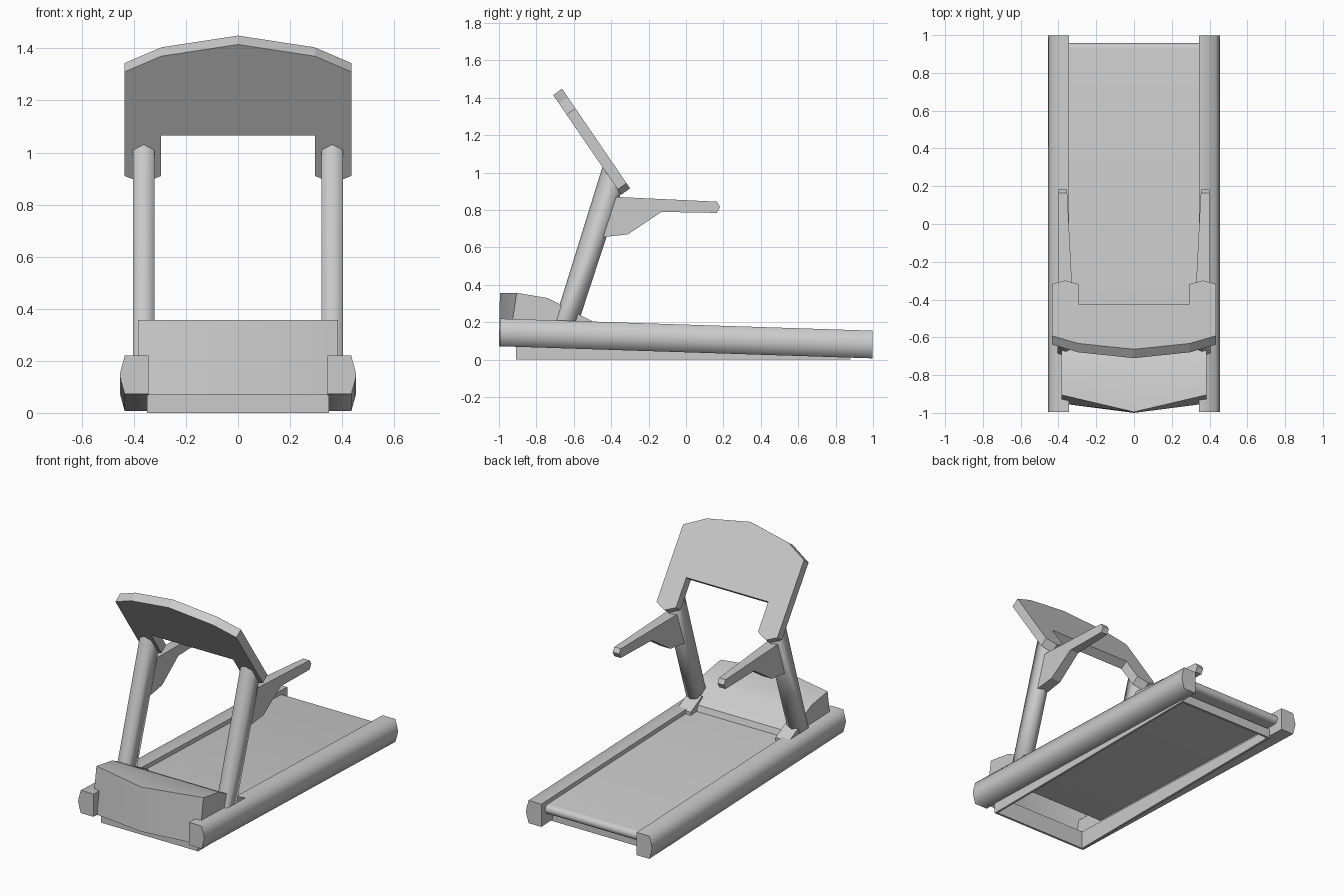
import bpy, bmesh, math

if "Cube" in bpy.data.objects:
    bpy.data.objects.remove(bpy.data.objects["Cube"])


def loft(name, sections, mirror=False, smooth=0, open_bottom=False):
    """Skin a list of equal-length 3D loops and cap both ends."""
    bm = bmesh.new()
    rings = [[bm.verts.new(p) for p in s] for s in sections]
    n = len(rings[0])
    for a, b in zip(rings, rings[1:]):
        for i in range(n):
            j = (i + 1) % n
            bm.faces.new((a[i], a[j], b[j], b[i]))
    bm.faces.new(rings[0])
    bm.faces.new(rings[-1])
    bmesh.ops.recalc_face_normals(bm, faces=bm.faces)
    if open_bottom:
        down = [f for f in bm.faces if f.normal.z < -0.7]
        bmesh.ops.delete(bm, geom=down, context='FACES')
    me = bpy.data.meshes.new(name)
    bm.to_mesh(me)
    bm.free()
    ob = bpy.data.objects.new(name, me)
    bpy.context.collection.objects.link(ob)
    if mirror:
        ob.modifiers.new("mirror", 'MIRROR').use_mirror_merge = False
    if smooth:
        bpy.ops.object.select_all(action='DESELECT')
        ob.select_set(True)
        bpy.context.view_layer.objects.active = ob
        bpy.ops.object.shade_smooth_by_angle(angle=math.radians(smooth))
    return ob


def side_prism(name, profile, x0, x1, **kw):
    """Extrude a (y, z) profile from x0 to x1."""
    return loft(name, [[(x, y, z) for y, z in profile] for x in (x0, x1)], **kw)


def rail_top(y):
    return 0.1875 - 0.0325 * y


# Sloping side rails with bulged outer faces
rail = [(0.343, 0), (0.435, 0), (0.450, -0.055), (0.454, -0.075),
        (0.450, -0.095), (0.435, -0.148), (0.343, -0.148)]
loft("side_rail", [[(x, y, rail_top(y) + dz) for x, dz in rail] for y in (-0.995, 0.997)],
     mirror=True, smooth=80)

# Running belt with rounded rear roller end
r, yr, drop = 0.03, 0.928, 0.027
belt = [(-0.73, rail_top(-0.73) - drop)]
for i in range(9):
    a = math.pi / 2 - math.pi * i / 8
    belt.append((yr + r * math.cos(a), rail_top(yr) - drop - r + r * math.sin(a)))
belt.append((-0.73, rail_top(-0.73) - drop - 2 * r))
side_prism("running_belt", belt, -0.344, 0.344, smooth=50)

# Open base frame under the deck
side_prism("base_side", [(-0.91, 0), (0.88, 0), (0.88, rail_top(0.88) - 0.1),
                         (-0.91, rail_top(-0.91) - 0.1)], 0.336, 0.35, mirror=True)
for name, y in (("base_front", -0.91), ("base_back", 0.865)):
    top = rail_top(y) - 0.1
    side_prism(name, [(y, 0), (y + 0.015, 0), (y + 0.015, top), (y, top)], -0.34, 0.34)

# Motor hood with pointed front, open underneath
hood = []
for x, low, high in ((-0.385, -0.95, -0.905), (0, -1.0, -0.995), (0.385, -0.95, -0.905)):
    hood.append([(x, low, 0.07), (x, high, 0.357), (x, -0.74, 0.33), (x, -0.68, 0.30),
                 (x, -0.56, 0.215), (x, -0.53, 0.13), (x, -0.73, 0.07)])
loft("motor_hood", hood, smooth=30, open_bottom=True)

# Wedge feet behind the post bottoms
side_prism("post_foot", [(-0.64, 0.17), (-0.64, 0.225), (-0.60, 0.257), (-0.485, 0.197),
                         (-0.485, 0.17)], 0.305, 0.402, mirror=True)


# Leaning posts, six-sided section
def post_ring(yf, zf, yb, zb):
    ring = []
    for x, t in ((0.321, 0.14), (0.362, 0), (0.404, 0.14),
                 (0.404, 0.86), (0.362, 1), (0.321, 0.86)):
        ring.append((x, yf + (yb - yf) * t, zf + (zb - zf) * t))
    return ring


loft("post", [post_ring(-0.708, 0.19, -0.578, 0.19), post_ring(-0.447, 1.03, -0.345, 0.90)],
     mirror=True, smooth=80)

# Handles: tapered grips with a gusset at the post and a ridged tip
grip = [(-0.41, 0.872), (0.165, 0.845), (0.182, 0.817), (0.165, 0.785), (-0.13, 0.79),
        (-0.31, 0.67), (-0.45, 0.655)]
loft("handle", [[(0.329 + 0.052 * (y + 0.31), y, z) for y, z in grip],
                [(0.400, y, z) for y, z in grip]], mirror=True)

# Tilted console slab with arched top and two legs
half = [(0.295, 1.37), (0.435, 1.31), (0.435, 0.91), (0.365, 0.882), (0.295, 0.91),
        (0.295, 1.065)]
outline = [(0, 1.415)] + half + [(-x, z) for x, z in reversed(half)]
front = [(x, -0.71 + (1.415 - z) * 0.683, z) for x, z in outline]
back = [(x, y + 0.047, z + 0.034) for x, y, z in front]
loft("console", [front, back])
